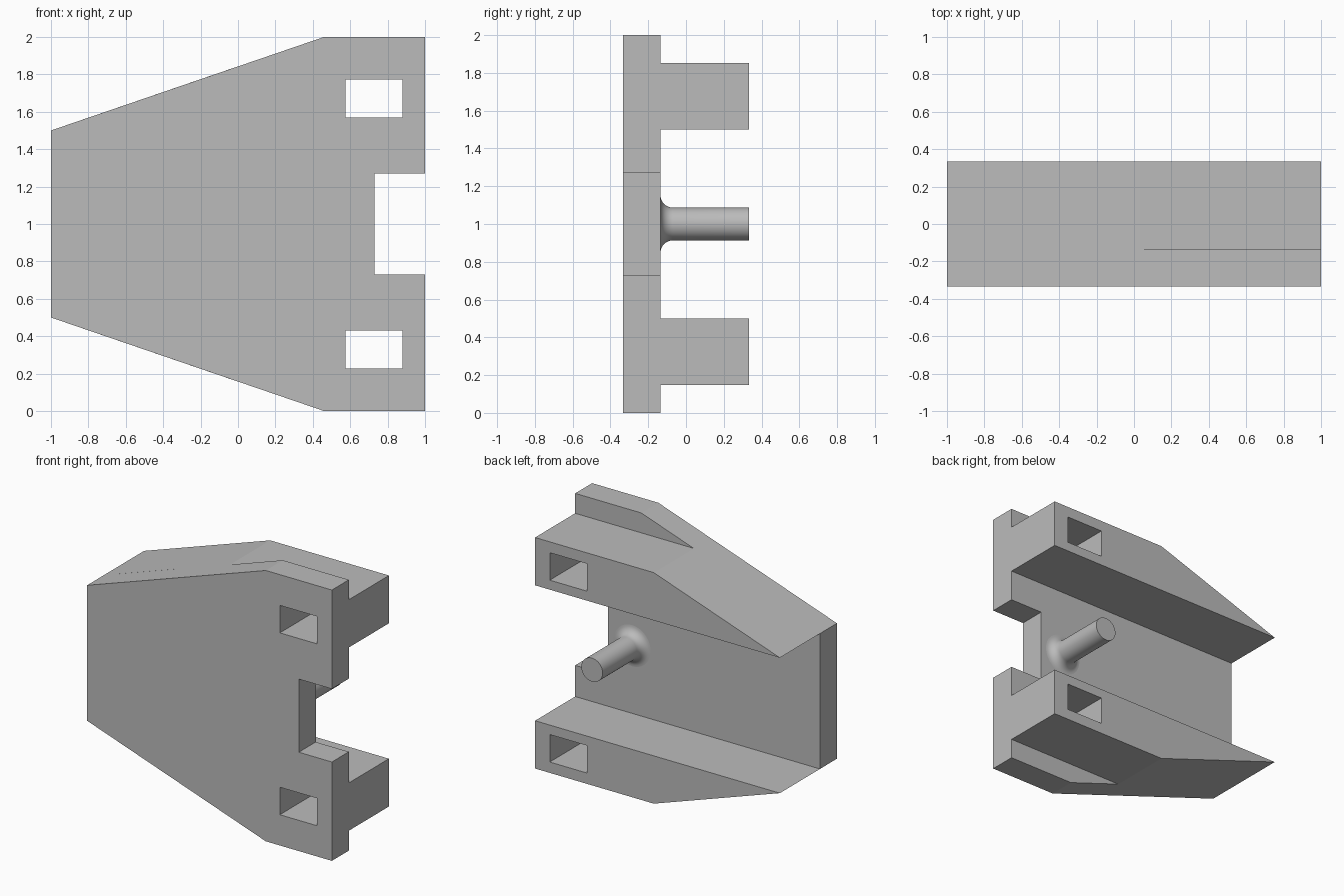
import bpy
import bmesh
import math
from mathutils import Matrix, Vector

cube = bpy.data.objects.get("Cube")
if cube:
    bpy.data.objects.remove(cube, do_unlink=True)

FRONT, STEP, BACK = -0.333, -0.135, 0.333
MID = 1.0

grey = bpy.data.materials.new("plain grey")
grey.use_nodes = True
grey.diffuse_color = (0.5, 0.5, 0.5, 1)
grey.node_tree.nodes["Principled BSDF"].inputs["Base Color"].default_value = (0.5, 0.5, 0.5, 1)


def make_object(name, bm):
    bmesh.ops.recalc_face_normals(bm, faces=bm.faces)
    mesh = bpy.data.meshes.new(name)
    bm.to_mesh(mesh)
    bm.free()
    mesh.materials.append(grey)
    obj = bpy.data.objects.new(name, mesh)
    bpy.context.collection.objects.link(obj)
    return obj


def prism(name, outline, y0, y1):
    """Extrude an x-z outline from y0 to y1."""
    bm = bmesh.new()
    face = bm.faces.new([bm.verts.new((x, y0, z)) for x, z in outline])
    grown = bmesh.ops.extrude_face_region(bm, geom=[face])["geom"]
    verts = [v for v in grown if isinstance(v, bmesh.types.BMVert)]
    bmesh.ops.translate(bm, verts=verts, vec=(0, y1 - y0, 0))
    return make_object(name, bm)


def flip(outline):
    return [(x, 2 * MID - z) for x, z in reversed(outline)]


def cut(obj, cutter):
    mod = obj.modifiers.new("hole", 'BOOLEAN')
    mod.operation = 'DIFFERENCE'
    mod.solver = 'EXACT'
    mod.object = cutter
    bpy.context.view_layer.objects.active = obj
    bpy.ops.object.modifier_apply(modifier=mod.name)


# Tapered plate with a notch in its straight edge
upper = [(-1, 1.5), (0.46, 2), (1, 2), (1, 1.27), (0.73, 1.27)]
plate = prism("plate", upper + flip(upper), FRONT, STEP)

# Two mirrored rails, tapered flush with the plate
rail = [(-1, 1.5), (0.03, 1.853), (1, 1.853), (1, 1.5)]
upper_rail = prism("upper_rail", rail, STEP, BACK)
lower_rail = prism("lower_rail", flip(rail), STEP, BACK)

# Rectangular holes straight through plate and rails
hole = [(0.575, 1.57), (0.575, 1.773), (0.88, 1.773), (0.88, 1.57)]
for outline, rail_obj in ((hole, upper_rail), (flip(hole), lower_rail)):
    cutter = prism("hole_cutter", outline, FRONT - 0.1, BACK + 0.1)
    cutter.hide_render = True
    cut(plate, cutter)
    cut(rail_obj, cutter)
    bpy.data.objects.remove(cutter, do_unlink=True)

# Round peg with a filleted foot, turned around its axis
RADIUS, FILLET = 0.087, 0.065
profile = []
for i in range(9):
    a = math.radians(90 * i / 8)
    profile.append((RADIUS + FILLET * (1 - math.sin(a)), STEP + FILLET * (1 - math.cos(a))))
profile += [(RADIUS, BACK), (0, BACK)]
bm = bmesh.new()
verts = [bm.verts.new((r, y, 0)) for r, y in profile]
edges = [bm.edges.new(pair) for pair in zip(verts, verts[1:])]
bmesh.ops.spin(bm, geom=verts + edges, cent=(0, 0, 0), axis=(0, 1, 0),
               angle=math.tau, steps=48)
bmesh.ops.remove_doubles(bm, verts=bm.verts, dist=0.0005)
bm.transform(Matrix.Translation(Vector((0.535, 0, MID))))
peg = make_object("peg", bm)
# Outward normals on the open-footed peg
mesh = peg.data
end = max(mesh.polygons, key=lambda p: p.center.y)
if end.normal.y < 0:
    mesh.flip_normals()

bpy.ops.object.select_all(action='DESELECT')
peg.select_set(True)
bpy.context.view_layer.objects.active = peg
bpy.ops.object.shade_smooth_by_angle(angle=math.radians(30))
